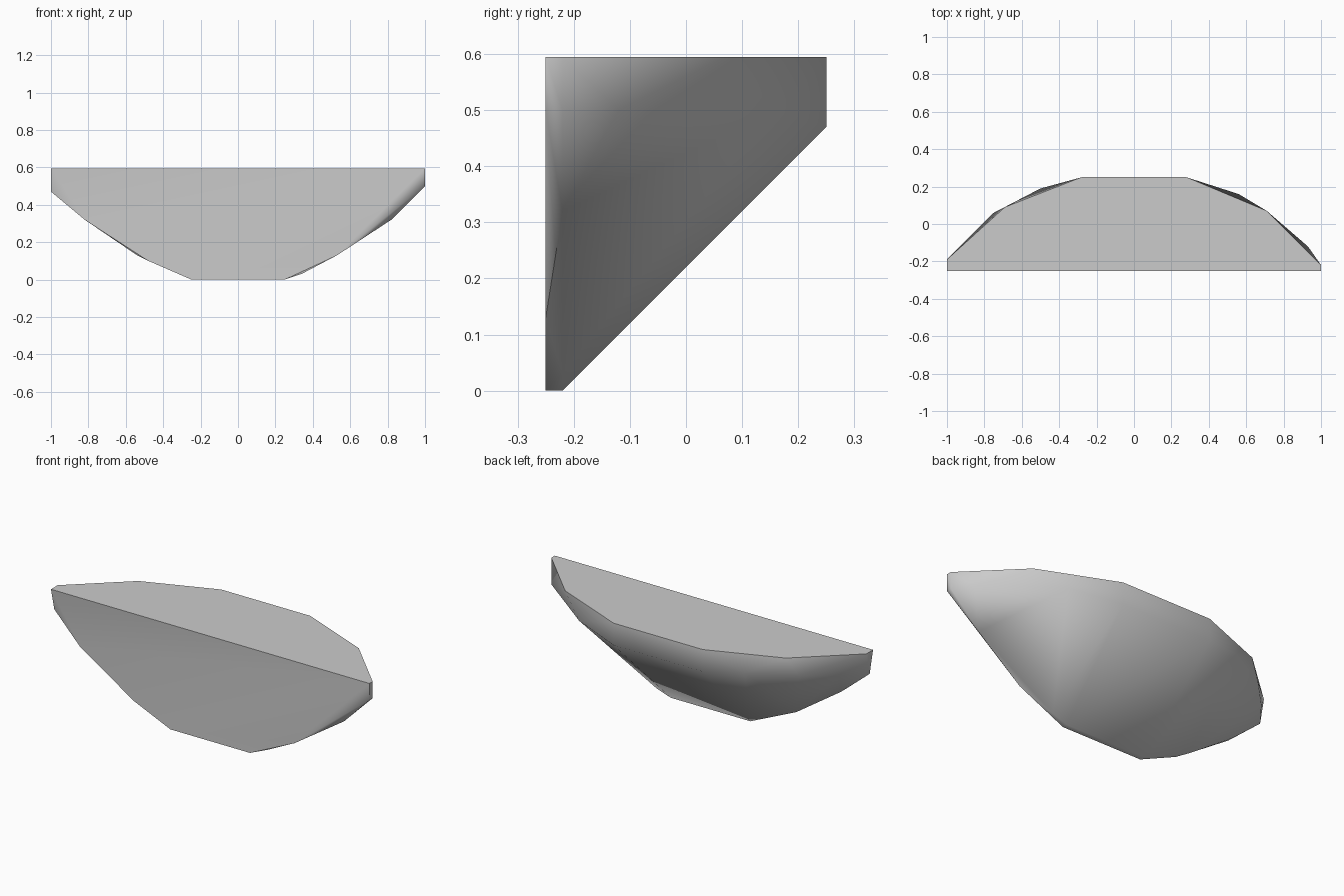
import bpy, bmesh, math

cube = bpy.data.objects.get("Cube")
if cube:
    bpy.data.objects.remove(cube, do_unlink=True)

FRONT, STEP, TOP = -0.25, -0.22, 0.595

# Flat top outline (x, y)
top_outline = [(-1, FRONT), (-1, -0.19), (-0.69, 0.09), (-0.28, 0.25),
               (0.28, 0.25), (0.71, 0.07), (1, -0.22), (1, FRONT)]
# Flat front outline below the top edge (x, z)
front_outline = [(-0.82, 0.32), (-0.48, 0.10), (-0.25, 0),
                 (0.25, 0), (0.53, 0.13), (1, 0.5)]
# Slightly recessed lower edge (x, z)
lower_edge = [(-1, 0.47), (-0.82, 0.32), (-0.54, 0.13), (-0.25, 0),
              (0.25, 0), (0.34, 0.03), (0.82, 0.32), (1, 0.5)]
# Rim where the sides turn into the sloping underside
rim = [(-0.9, -0.09, 0.48), (-0.75, 0.06, 0.5), (-0.5, 0.19, 0.5), (-0.28, 0.25, 0.47),
       (0.28, 0.25, 0.47), (0.56, 0.16, 0.5), (0.93, -0.12, 0.5)]

points = [(x, y, TOP) for x, y in top_outline]
points += [(x, FRONT, z) for x, z in front_outline]
points += [(x, STEP, z) for x, z in lower_edge]
points += rim

# Solid body wrapped around the outlines
bm = bmesh.new()
for p in points:
    bm.verts.new(p)
bmesh.ops.convex_hull(bm, input=bm.verts)
bmesh.ops.delete(bm, geom=[v for v in bm.verts if not v.link_faces], context='VERTS')
bmesh.ops.dissolve_limit(bm, angle_limit=math.radians(1), verts=bm.verts, edges=bm.edges)
bmesh.ops.recalc_face_normals(bm, faces=bm.faces)

mesh = bpy.data.meshes.new("wedge_body")
bm.to_mesh(mesh)
bm.free()
body = bpy.data.objects.new("wedge_body", mesh)
bpy.context.collection.objects.link(body)

# Plain grey finish
grey = bpy.data.materials.new("light_grey")
grey.use_nodes = True
colour = (0.6, 0.6, 0.6, 1)
grey.diffuse_color = colour
grey.node_tree.nodes["Principled BSDF"].inputs["Base Color"].default_value = colour
mesh.materials.append(grey)

# Soft underside, crisp top and front
bpy.ops.object.select_all(action='DESELECT')
body.select_set(True)
bpy.context.view_layer.objects.active = body
bpy.ops.object.shade_smooth_by_angle(angle=math.radians(50))
